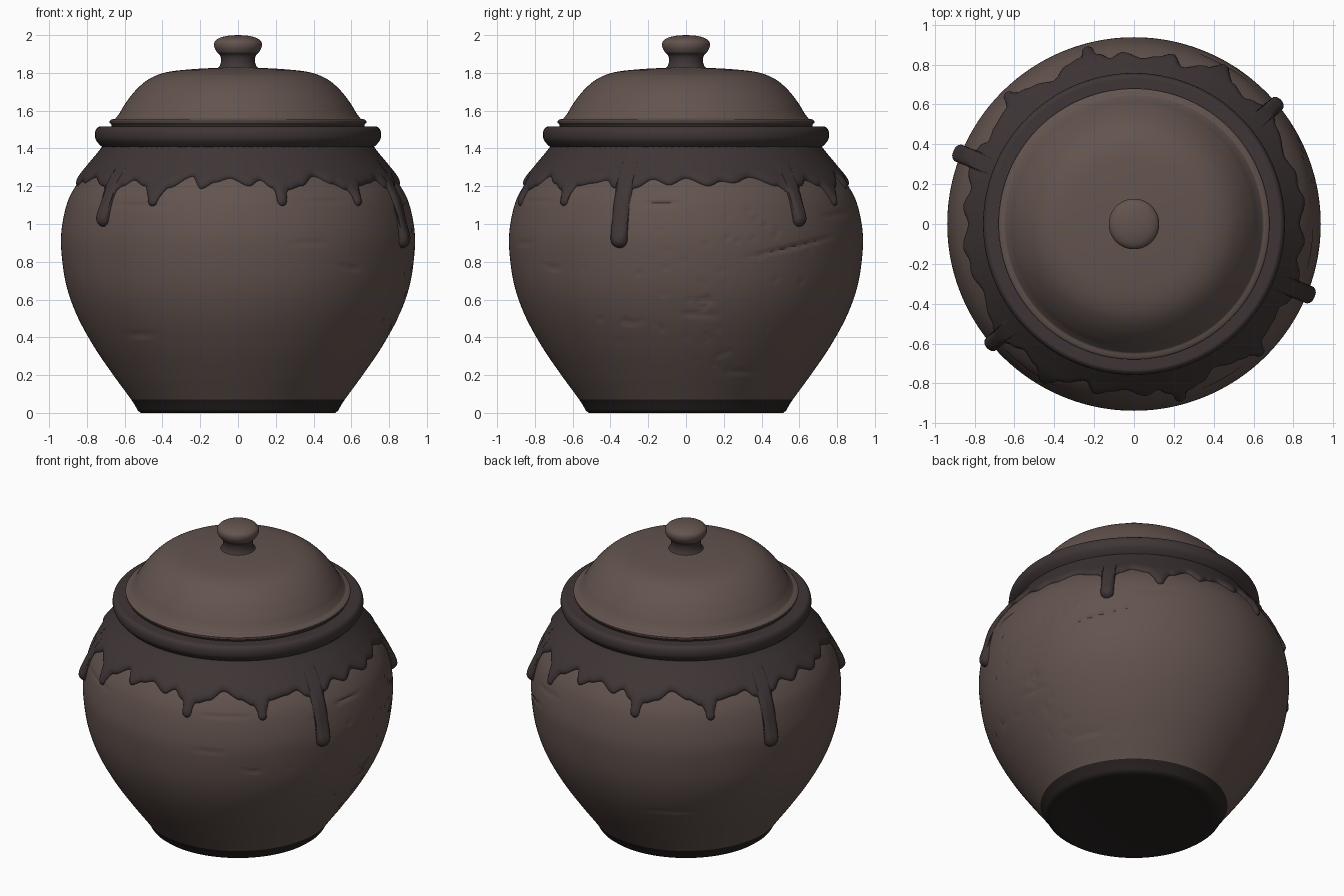
import bpy, math, random
from mathutils import Vector

if "Cube" in bpy.data.objects:
    bpy.data.objects.remove(bpy.data.objects["Cube"])
random.seed(4)


def mat(name, c):
    m = bpy.data.materials.new(name)
    m.diffuse_color = (*c, 1)
    m.use_nodes = True
    m.node_tree.nodes["Principled BSDF"].inputs["Base Color"].default_value = m.diffuse_color
    return m


CLAY = mat("brown_clay", (0.125, 0.088, 0.077))
GLAZE = mat("dark_glaze", (0.050, 0.036, 0.036))
BASE = mat("blackened_base", (0.021, 0.016, 0.015))


def build(name, verts, faces, mats, rule=None, angle=50):
    me = bpy.data.meshes.new(name)
    me.from_pydata(verts, [], faces)
    for m in mats:
        me.materials.append(m)
    if rule:
        for p in me.polygons:
            p.material_index = rule(p.center)
    ob = bpy.data.objects.new(name, me)
    bpy.context.collection.objects.link(ob)
    bpy.ops.object.select_all(action='DESELECT')
    ob.select_set(True)
    bpy.context.view_layer.objects.active = ob
    bpy.ops.object.shade_smooth_by_angle(angle=math.radians(angle))
    return ob


def curve(pts, n):
    """Smooth curve through (r, z) points."""
    p = [Vector(q) for q in pts]
    p = [2 * p[0] - p[1]] + p + [2 * p[-1] - p[-2]]
    out = []
    for a, b, c, d in zip(p, p[1:], p[2:], p[3:]):
        for k in range(n):
            t = k / n
            out.append(0.5 * (2 * b + (c - a) * t + (2 * a - 5 * b + 4 * c - d) * t * t
                              + (3 * b - a - 3 * c + d) * t ** 3))
    return out + [p[-2]]


def lathe(name, prof, mats, rule=None, seg=128, dent=None, angle=50):
    verts, faces = [], []
    for r, z in prof:
        for i in range(seg):
            a = math.tau * i / seg
            q = r - (dent(a, z) if dent else 0)
            verts.append((q * math.cos(a), q * math.sin(a), z))
    for j in range(len(prof) - 1):
        for i in range(seg):
            k = (i + 1) % seg
            faces.append((j * seg + i, j * seg + k, (j + 1) * seg + k, (j + 1) * seg + i))
    faces.append(tuple(reversed(range(seg))))
    faces.append(tuple(range((len(prof) - 1) * seg, len(prof) * seg)))
    return build(name, verts, faces, mats, rule, angle)


# Pot wall, with shallow scratches and pits
WALL = curve([(0.53, 0.012), (0.565, 0.07), (0.66, 0.2), (0.762, 0.35), (0.85, 0.51),
              (0.905, 0.66), (0.931, 0.81), (0.936, 0.95), (0.908, 1.1), (0.86, 1.2),
              (0.78, 1.3), (0.70, 1.4), (0.69, 1.45)], 10)
# angle, height, half angle, rise, depth
SCRATCHES = [(-8, 1.11, 8, 0, .010), (38, .88, 20, .06, .012), (5, .52, 8, -.004, .010),
             (25, .22, 12, 0, .008), (-66, .90, 8, 0, .006), (-130, .415, 9, .006, .008),
             (-125, 1.1, 14, 0, .006), (-60, 1.12, 12, 0, .006), (-20, .48, 5, .006, .006),
             (60, 1.05, 10, .01, .008), (120, .45, 14, 0, .008), (170, .75, 9, .01, .006),
             (-50, .77, 5, -.01, .007), (15, .31, 4, .02, .008)]
PITS = [(random.gauss(5, 20), random.uniform(.2, 1.1)) for _ in range(50)]
PITS += [(random.gauss(5, 3), random.gauss(.59, .03)) for _ in range(14)]


def dent(a, z):
    deg = (math.degrees(a) + 180) % 360 - 180
    d = 0
    for c, h, w, rise, dep in SCRATCHES:
        u = (deg - c) / w
        if abs(u) < 1:
            d = max(d, dep * (1 - u * u) * math.exp(-((z - h - rise * u) / .008) ** 2))
    for c, h in PITS:
        if abs(z - h) < .03 and abs(deg - c) < 3:
            d = max(d, .009 * math.exp(-((z - h) / .008) ** 2 - ((deg - c) / .6) ** 2))
    return d


bottom = [(0.40, 0.010), (0.45, 0.006), (0.48, 0.0), (0.515, 0.0)]
lathe("pot_body", bottom + [tuple(p) for p in WALL], [CLAY, BASE],
      lambda c: 1 if c.z < 0.07 else 0, 320, dent)

# Rounded rim
lathe("pot_rim", curve([(0.69, 1.40), (0.715, 1.405), (0.742, 1.43), (0.756, 1.455),
                        (0.756, 1.49), (0.742, 1.512), (0.715, 1.516), (0.60, 1.516)], 4), [GLAZE])

# Lid with a thin dark seat and rolled lip
lid = [(0.60, 1.512), (0.668, 1.512), (0.672, 1.53), (0.679, 1.534), (0.68, 1.545),
       (0.672, 1.553), (0.655, 1.556)]
lid += [tuple(p) for p in curve([(0.648, 1.558), (0.625, 1.59), (0.595, 1.64), (0.54, 1.71),
                                 (0.47, 1.768), (0.38, 1.803), (0.25, 1.819), (0.09, 1.828)], 5)]
lathe("lid", lid, [CLAY, GLAZE], lambda c: 1 if c.z < 1.53 else 0)

# Knob with a dark neck
lathe("lid_knob", curve([(0.112, 1.822), (0.098, 1.835), (0.09, 1.86), (0.094, 1.89), (0.113, 1.912),
                         (0.126, 1.94), (0.122, 1.967), (0.095, 1.986), (0.05, 1.997),
                         (0.003, 2.0)], 5),
      [CLAY, GLAZE], lambda c: 1 if c.z < 1.908 else 0, 64)

# Dripping glaze: lower edge height by angle, repeated every half turn
EDGE = [(0, 1.24), (8, 1.20), (13, 1.225), (17, 1.215), (24, 1.245), (34, 1.20), (40, 1.14),
        (45, 1.20), (49, 1.23), (55, 1.20), (60, 1.10), (65, 1.19), (73, 1.25), (77, 1.185),
        (82, 1.22), (87, 1.24), (94, 1.20), (98, 1.23), (102, 1.19), (105, 1.10), (108, 1.18),
        (113, 1.20), (119, 1.25), (126, 1.21), (131, 1.18), (134.5, 1.10), (138, 1.20),
        (145, 1.215), (150, 1.23), (154, 1.19), (158, 1.14), (162, 1.19), (168, 1.235),
        (174, 1.205), (180, 1.24)]
FINGERS = [(40, 0.985, 2.5), (158, 0.872, 2.7), (60, 1.095, 1.7), (105, 1.095, 1.7),
           (134.5, 1.095, 1.7)]


def edge(deg):
    deg %= 180
    z = 1.24
    for (a, p), (b, q) in zip(EDGE, EDGE[1:]):
        if a <= deg <= b:
            t = (deg - a) / (b - a)
            z = p + (q - p) * t * t * (3 - 2 * t)
    for c, low, w in FINGERS:
        u = abs(deg - c) / w
        if u < 1:
            z = min(z, low + w * 0.0163 * (1 - math.sqrt(1 - u * u)))
    return z


def wall_at(z):
    """Wall radius and outward normal at a height."""
    for p, q in zip(WALL, WALL[1:]):
        if p.y <= z <= q.y:
            d = (q - p).normalized()
            return p.x + (q.x - p.x) * (z - p.y) / (q.y - p.y), d.y, -d.x
    return 0.69, 1, 0


N, ROWS, TOP = 1080, 26, 1.44
low = [edge(360 * i / N) for i in range(N)]
arc = math.tau / N * 0.92
gv, gf = [], []
for i in range(N):
    a = math.tau * i / N
    deg = (360 * i / N) % 180
    for j in range(ROWS + 1):
        v = j / ROWS
        v = 1 - (1 - v) ** 1.5
        z = TOP + (low[i] - TOP) * v
        r, nr, nz = wall_at(z)
        # distance to the glaze edge rounds off the thickness
        d = 0.035
        for k in range(-7, 8):
            e = low[(i + k) % N]
            d = min(d, math.hypot(k * arc, max(0, z - e)))
        thick = 0.026
        for c, b, w in FINGERS[:2]:
            if abs(deg - c) < w * 1.5:
                thick += 0.018 * math.exp(-((z - b - 0.04) / 0.07) ** 2)
        t = thick * math.sqrt(max(0, 1 - (1 - d / 0.035) ** 2)) - 0.004
        r, z = r + nr * t, z + nz * t
        gv.append((r * math.cos(a), r * math.sin(a), z))
R = ROWS + 1
for i in range(N):
    k = (i + 1) % N
    for j in range(ROWS):
        gf.append((i * R + j, i * R + j + 1, k * R + j + 1, k * R + j))
build("dripping_glaze", gv, gf, [GLAZE], None, 80)
